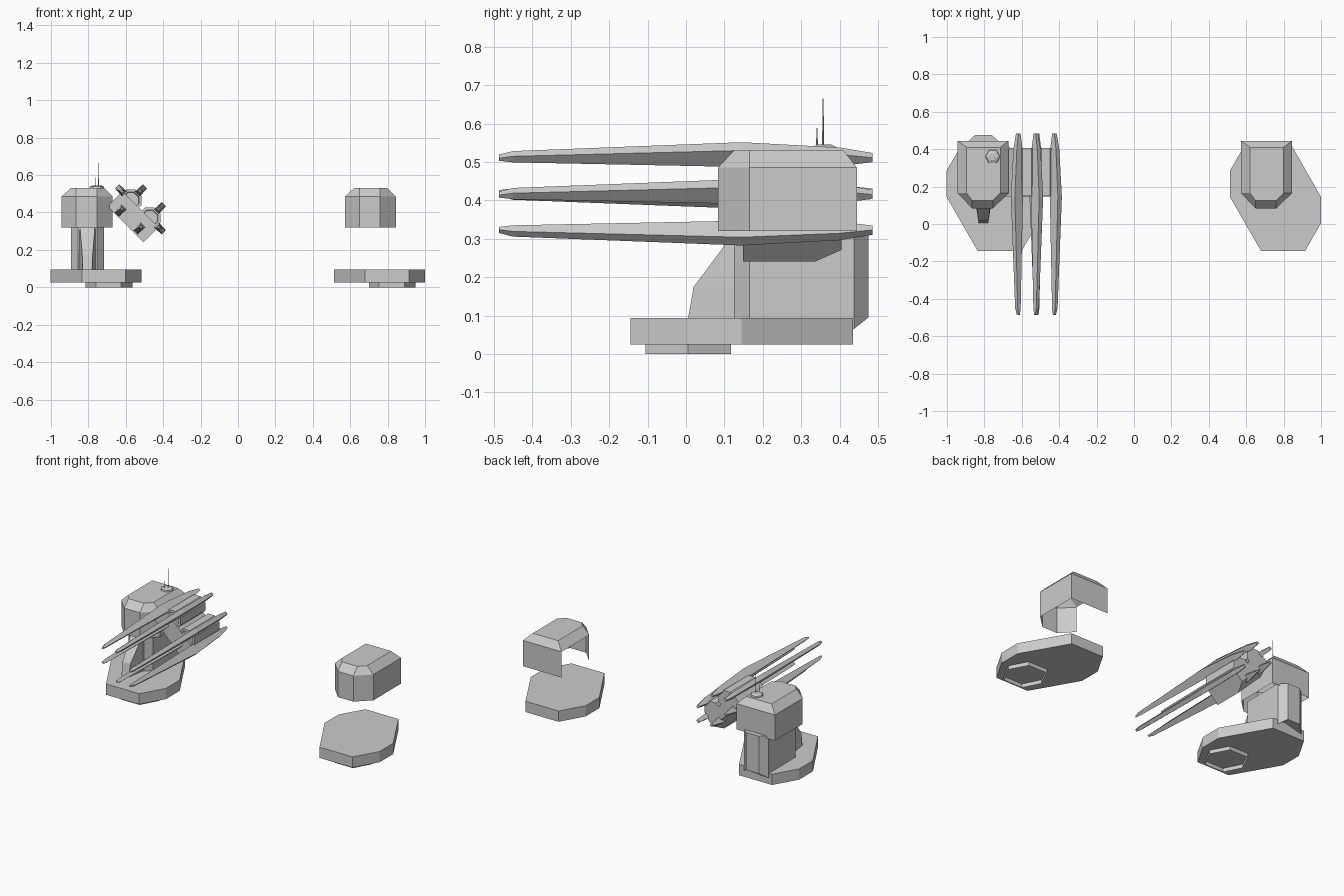
import bpy, bmesh
from math import sin, cos, pi, sqrt
from mathutils import Vector

if "Cube" in bpy.data.objects:
    bpy.data.objects.remove(bpy.data.objects["Cube"])

DX = 1.515          # offset between the complete turret (left) and the spare shell (right)


def loft(name, rings, start=True, end=True, skip=()):
    """Join equal-length rings of points; skip holds (band, side) faces left open."""
    bm = bmesh.new()
    vs = [[bm.verts.new(p) for p in r] for r in rings]
    n = len(rings[0])
    for b in range(len(rings) - 1):
        for i in range(n):
            if (b, i) not in skip:
                j = (i + 1) % n
                bm.faces.new((vs[b][i], vs[b][j], vs[b + 1][j], vs[b + 1][i]))
    if start:
        bm.faces.new(vs[0][::-1])
    if end:
        bm.faces.new(vs[-1])
    if start and end:
        bmesh.ops.recalc_face_normals(bm, faces=bm.faces)
    me = bpy.data.meshes.new(name)
    bm.to_mesh(me)
    bm.free()
    ob = bpy.data.objects.new(name, me)
    bpy.context.collection.objects.link(ob)
    return ob


def level(plan, z, dx=0):
    return [(x + dx, y, z) for x, y in plan]


def ngon(n, cx, cy, r, turn=0):
    return [(cx + r * cos(turn + 2 * pi * i / n), cy + r * sin(turn + 2 * pi * i / n)) for i in range(n)]


# Plans shared by both copies
base = [(.68, -.145), (.914, -.145), (1, .005), (1, .145),
        (.834, .435), (.60, .435), (.513, .285), (.513, .145)]
pad = [(.755, -.105), (.89, -.105), (.95, .005), (.89, .117), (.755, .117), (.70, .005)]
eave = [(.65, .083), (.76, .083), (.845, .165), (.845, .445), (.572, .445), (.572, .165)]
roof = [(.65, .125), (.76, .125), (.80, .165), (.80, .41), (.62, .41), (.62, .165)]

for side, dx, gaps in (("left", -DX, ()), ("right", 0, {(0, 4)})):
    loft(side + "_base", [level(base, .025, dx), level(base, .094, dx)])
    # open foot rim under the base
    loft(side + "_foot_rim", [level(pad, 0, dx), level(pad, .027, dx)], start=False, end=False)
    # hood shell, open underneath; the spare one also lacks its left wall
    loft(side + "_hood", [level(eave, .32, dx), level(eave, .485, dx), level(roof, .53, dx)],
         start=False, skip=gaps)

# Pylon: chamfered column whose back face hangs past the base
cx = -.805
column = [(-.05, .125), (.05, .125), (.088, .165), (.088, .437),
          (.045, .475), (-.045, .475), (-.088, .437), (-.088, .165)]
foot = [.09, .09, .09, .065, .095, .095, .065, .09]
loft("pylon", [[(cx + x, y, z) for (x, y), z in zip(column, foot)],
               [(cx + x, y, .335) for x, y in column]])

# Tapered fin at the front of the pylon
fin = []
for y, z, wf in ((.005, .09, .025), (.02, .175, .028), (.095, .275, .036), (.125, .33, .04)):
    fin.append([(cx - wf, y, z), (cx + wf, y, z), (cx + .048, .15, z), (cx - .048, .15, z)])
loft("pylon_fin", fin)

# Hatch and aerials on the left hood
loft("roof_hatch", [level(ngon(6, -.755, .36, .042), .525), level(ngon(6, -.755, .36, .038), .538),
                    level(ngon(6, -.755, .36, .022), .545)])
for name, x, y, top in (("long_aerial", -.745, .357, .665), ("short_aerial", -.763, .341, .588)):
    loft(name, [level(ngon(4, x, y, .003), .53), level(ngon(4, x, y, .001), top)])

# Gun mount: block turned 45 degrees, running along u, thickness along v
mid = Vector((-.521, 0, .417))
u = Vector((1, 0, -1)) / sqrt(2)
v = Vector((-1, 0, -1)) / sqrt(2)
mount = [(.148, 0), (.148, .114), (.335, .114), (.405, .07), (.405, 0)]
loft("gun_mount", [[mid + u * s + v * d + Vector((0, y, 0)) for y, d in mount] for s in (-.136, .136)])

# Blade stations: y, inner radius, outer radius, half width
stations = [(-.487, .062, .070, .008), (-.45, .06, .080, .012), (.145, .05, .107, .019),
            (.40, .05, .090, .016), (.485, .060, .074, .011)]


def blade(name, gx, gz, sx, sz):
    r = Vector((sx, 0, sz)) / sqrt(2)
    t = Vector((-sz, 0, sx)) / sqrt(2)
    rings = []
    for y, a, b, w in stations:
        c = Vector((gx, y, gz))
        rings.append([c + r * a - t * w, c + r * a + t * w,
                      c + r * b + t * w * .8, c + r * b - t * w * .8])
    loft(name, rings)


guns = (("upper", -.572, .465, ((-1, 1), (1, 1), (-1, -1))),
        ("lower", -.472, .369, ((1, 1), (1, -1), (-1, -1))))
for gun, gx, gz, dirs in guns:
    # octagonal body with a shallow recess in the muzzle face
    rings = [[(x, y, z) for x, z in ngon(8, gx, gz, r, pi / 8)]
             for y, r in ((.405, .062), (.15, .062), (.15, .047), (.165, .044))]
    loft(gun + "_gun_body", rings)
    for i, (sx, sz) in enumerate(dirs):
        blade(f"{gun}_gun_blade_{i + 1}", gx, gz, sx, sz)
